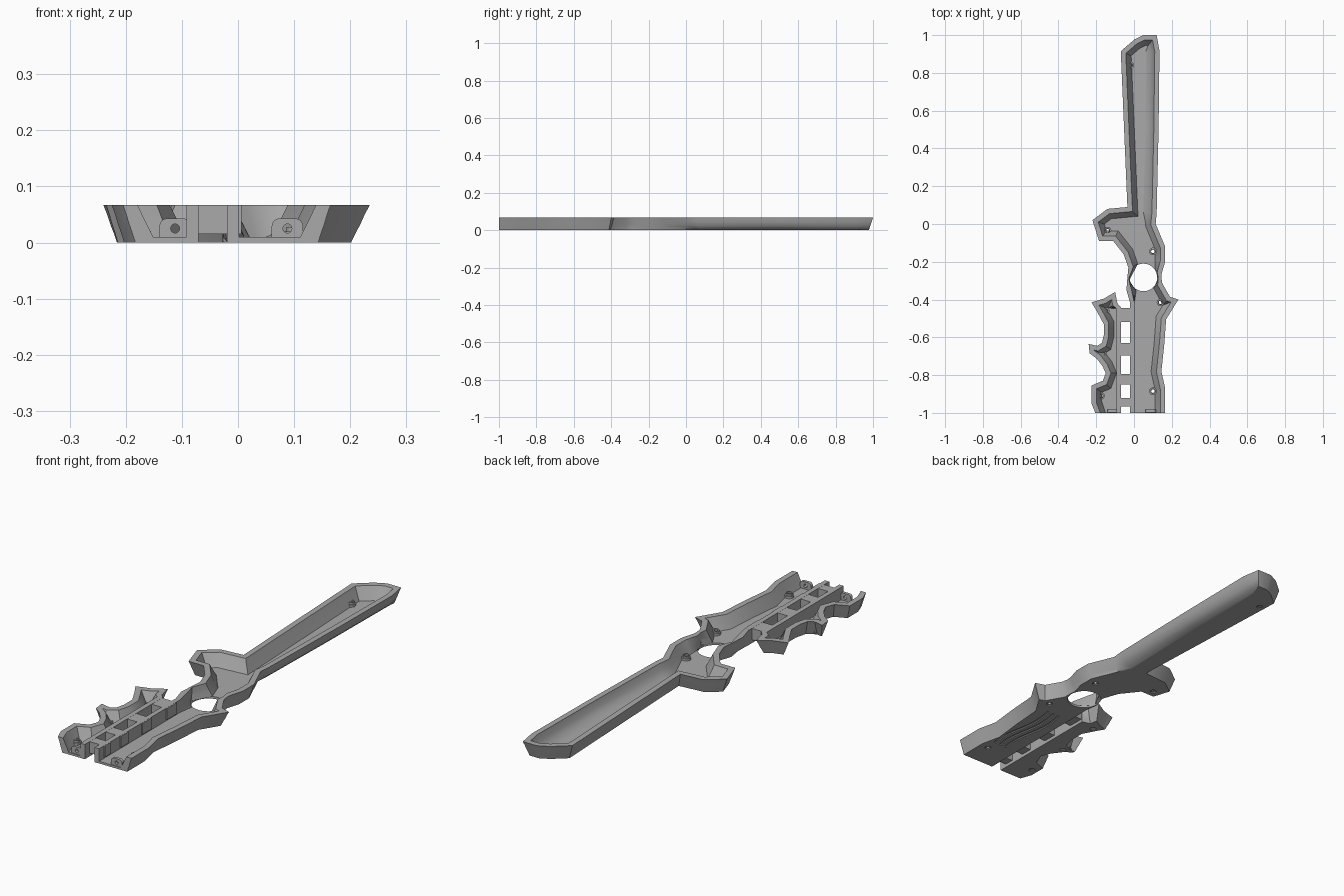
import bpy, bmesh, math
from mathutils import Vector

cube = bpy.data.objects.get("Cube")
if cube:
    bpy.data.objects.remove(cube, do_unlink=True)

grey = bpy.data.materials.new("plain_grey")
grey.use_nodes = True
grey.diffuse_color = (0.4, 0.4, 0.4, 1)
grey.node_tree.nodes["Principled BSDF"].inputs["Base Color"].default_value = (0.4, 0.4, 0.4, 1)

H = 0.067             # rim height
END = -1.0            # open end of the grip
FLOOR = 0.01
HOLE = Vector((0.05, -0.283))
HOLE_R = 0.073

# Wall sections as (inset, height): down the outside, back up the inside
SLOPED = [(0, H), (.006, .05), (.011, .033), (.017, .016), (.022, 0),
          (.055, .008), (.045, .028), (.036, .046), (.026, H)]
ROUNDED = [(0, H), (.004, .045), (.013, .022), (.03, .006), (.055, 0),
           (.075, .008), (.05, .019), (.034, .04), (.025, H)]
UPRIGHT = [(0, H), (0, .05), (0, .033), (0, .016), (0, 0),
           (.022, .008), (.022, .028), (.022, .046), (.022, H)]

# Rim outlines, counter-clockwise, both open at the grip end
MAIN = [(.165, END), (.165, -.87), (.145, -.78), (.16, -.64), (.17, -.505), (.235, -.4),
        (.19, -.385), (.15, -.315), (.145, -.285), (.147, -.26), (.165, -.2), (.165, -.12),
        (.115, 0), (.12, .06), (.13, .5), (.135, .915), (.12, 1), (.05, 1), (.0, .975),
        (-.07, .915), (-.035, .09), (-.14, .08), (-.22, .02), (-.185, -.09), (-.11, -.09),
        (-.055, -.16), (-.03, -.23), (-.035, -.285), (-.04, -.35), (-.02, -.42), (-.02, END)]
SIDE = [(-.07, END), (-.07, -.44), (-.088, -.42), (-.1, -.36), (-.16, -.395), (-.225, -.415),
        (-.195, -.465), (-.16, -.53), (-.16, -.59), (-.17, -.63), (-.195, -.645),
        (-.24, -.635), (-.235, -.685), (-.195, -.715), (-.165, -.755), (-.15, -.79),
        (-.165, -.83), (-.225, -.855), (-.225, -.95), (-.205, END)]
SCREWS = [(-.02, .84), (-.14, -.035), (.1, -.145), (.14, -.415),
          (-.15, -.46), (-.165, -.685), (-.175, -.91), (.1, -.885)]


def section(p):
    if p.x > .1 and .02 < p.y < .95:
        return ROUNDED
    if p.y < -.4 and -.08 < p.x < 0:
        return UPRIGHT
    return SLOPED


def rings(outline):
    """Mitred wall section at each outline point."""
    pts = [Vector(p) for p in outline]
    normals = [Vector((a.y - b.y, b.x - a.x)).normalized() for a, b in zip(pts, pts[1:])]
    result = []
    for i, p in enumerate(pts):
        if i in (0, len(pts) - 1):
            n = normals[0 if i == 0 else -1]
            move = Vector((math.copysign(1, n.x), 0))
        else:
            mid = (normals[i - 1] + normals[i]).normalized()
            move = mid / max(mid.dot(normals[i]), .6)
        ring = []
        for inset, z in section(p):
            q = p + move * inset
            away = q - HOLE
            if away.length < HOLE_R + .005:
                q = HOLE + away.normalized() * (HOLE_R + .005)
            ring.append(Vector((q.x, q.y, z)))
        result.append(ring)
    return result


def finish(obj):
    obj.data.materials.clear()
    obj.data.materials.append(grey)
    bpy.ops.object.select_all(action='DESELECT')
    obj.select_set(True)
    bpy.context.view_layer.objects.active = obj
    if obj.type == 'CURVE':
        bpy.ops.object.convert(target='MESH')
        obj = bpy.context.view_layer.objects.active
    bpy.ops.object.shade_smooth_by_angle(angle=math.radians(30))
    return obj


def wall(name, outline):
    bm = bmesh.new()
    loops = [[bm.verts.new(v) for v in ring] for ring in rings(outline)]
    for a, b in zip(loops, loops[1:]):
        for k in range(len(a)):
            j = (k + 1) % len(a)
            bm.faces.new((a[k], a[j], b[j], b[k]))
    bm.faces.new(loops[0])
    bm.faces.new(loops[-1])
    bmesh.ops.recalc_face_normals(bm, faces=bm.faces)
    mesh = bpy.data.meshes.new(name)
    bm.to_mesh(mesh)
    bm.free()
    obj = bpy.data.objects.new(name, mesh)
    bpy.context.collection.objects.link(obj)
    finish(obj)


def plate(name, shapes, low, high, upright_y=None):
    """Flat plate: the first shape is the edge, the others are holes."""
    curve = bpy.data.curves.new(name, 'CURVE')
    curve.dimensions = '2D'
    curve.fill_mode = 'BOTH'
    curve.extrude = (high - low) / 2
    for shape in shapes:
        spline = curve.splines.new('POLY')
        spline.points.add(len(shape) - 1)
        for point, p in zip(spline.points, shape):
            point.co = (p[0], p[1], 0, 1)
        spline.use_cyclic_u = True
    obj = bpy.data.objects.new(name, curve)
    bpy.context.collection.objects.link(obj)
    if upright_y is None:
        obj.location.z = (low + high) / 2
    else:
        obj.rotation_euler.x = math.pi / 2
        obj.location.y = upright_y
    finish(obj)


def circle(c, r, n=20):
    return [(c[0] + r * math.cos(math.tau * i / n), c[1] + r * math.sin(math.tau * i / n))
            for i in range(n)]


def groove(shift):
    """Wavy band engraved under the grip."""
    ys = [-.47 - .03 * i for i in range(13)]
    xs = [.04 + shift + .012 * math.sin((y + .47) * 16) for y in ys]
    left = [(x - .006, y) for x, y in zip(xs, ys)]
    right = [(x + .006, y) for x, y in zip(xs, ys)]
    return left + right[::-1]


def floor(name, outline, extra_holes, grooves):
    edge = [(ring[4].x, ring[4].y) for ring in rings(outline)]
    on_main = outline is MAIN
    screws = [s for s in SCREWS if on_main != (s[0] < -.1 and s[1] < -.3)]
    plate(name + "_underside", [edge] + extra_holes + grooves + [circle(s, .014) for s in screws],
          0, FLOOR / 2)
    plate(name + "_floor", [edge] + extra_holes + [circle(s, .009) for s in screws],
          FLOOR / 2, FLOOR)


# Hollow shells
wall("main_wall", MAIN)
wall("side_grip_wall", SIDE)
floor("main", MAIN, [circle(HOLE, HOLE_R, 48)], [groove(s) for s in (0, .03, .06)])
floor("side_grip", SIDE, [], [])

# Screw bosses
for s in SCREWS:
    plate("screw_boss", [circle(s, .02), circle(s, .009)], FLOOR - .001, .02)
    plate("screw_boss_collar", [circle(s, .014), circle(s, .009)], .02, .028)

# Bridges joining the two grip halves
for y0, y1 in [(-.52, -.445), (-.695, -.63), (-.85, -.795), (-.965, -.92)]:
    plate("grip_bridge", [[(-.092, y0), (.006, y0), (.006, y1), (-.092, y1)]], .015, H - .0005)

# Rounded end tabs with a screw hole
for x in (-.112, .088):
    top = [(x + .014 + .014 * math.cos(a), .029 + .014 * math.sin(a))
           for a in (math.pi / 8 * i for i in range(5))]
    mirror = [(2 * x - px, pz) for px, pz in reversed(top)]
    outline = [(x - .028, .002), (x + .028, .002)] + top + mirror
    plate("end_tab", [outline, circle((x, .025), .008)], 0, .014, upright_y=-.99)
